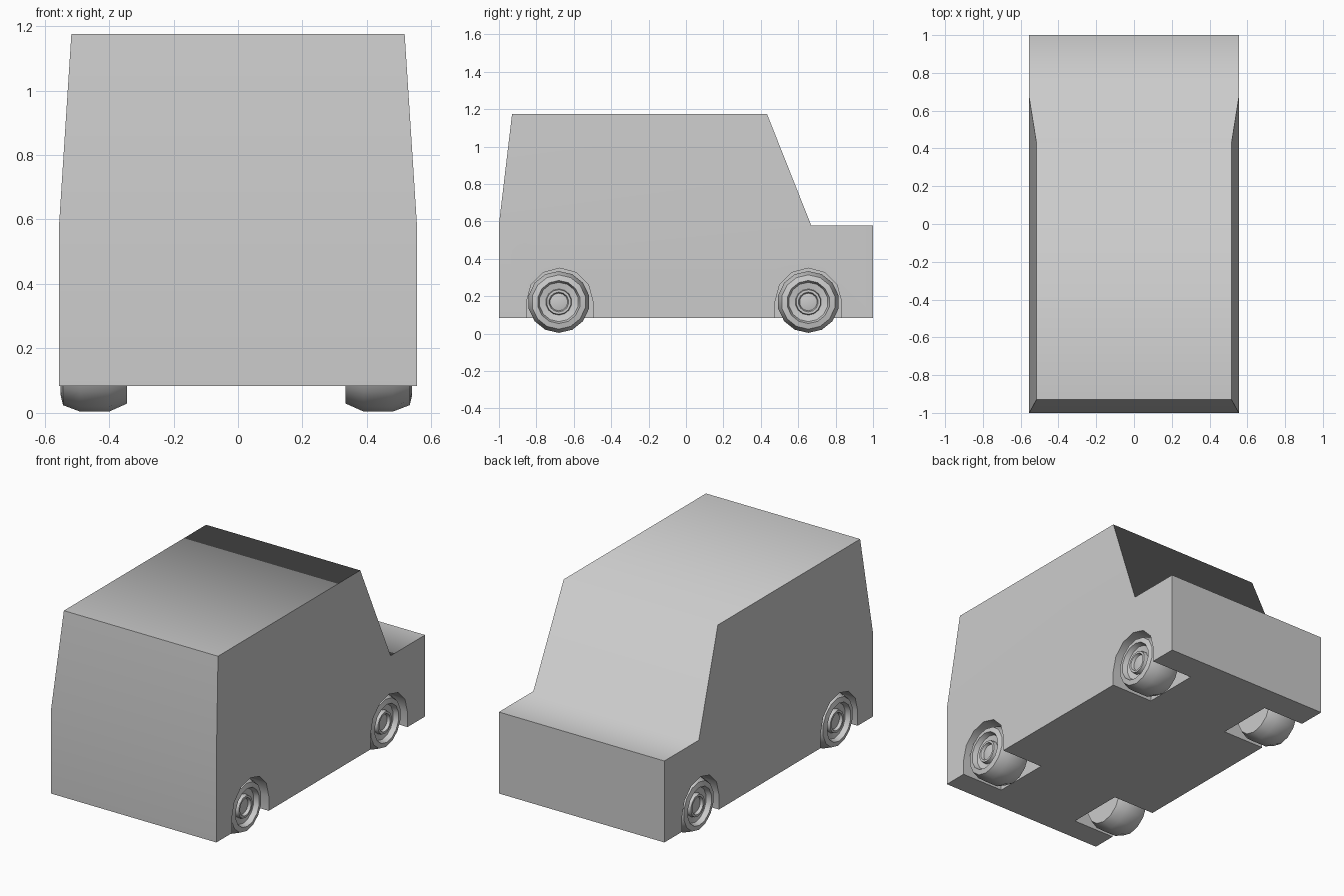
import bpy, bmesh, math

if "Cube" in bpy.data.objects:
    bpy.data.objects.remove(bpy.data.objects["Cube"])


def make_object(name, bm):
    bmesh.ops.recalc_face_normals(bm, faces=bm.faces)
    mesh = bpy.data.meshes.new(name)
    bm.to_mesh(mesh)
    bm.free()
    obj = bpy.data.objects.new(name, mesh)
    bpy.context.collection.objects.link(obj)
    return obj


def smooth(obj, degrees):
    bpy.ops.object.select_all(action='DESELECT')
    obj.select_set(True)
    bpy.context.view_layer.objects.active = obj
    bpy.ops.object.shade_smooth_by_angle(angle=math.radians(degrees))


# Van body: side profile points (y, z, half width)
profile = [(-1, 0.083, 0.555), (1, 0.083, 0.555), (1, 0.577, 0.555),
           (0.67, 0.577, 0.555), (0.433, 1.175, 0.517),
           (-0.93, 1.175, 0.517), (-1, 0.585, 0.555)]
bm = bmesh.new()
left = [bm.verts.new((-w, y, z)) for y, z, w in profile]
right = [bm.verts.new((w, y, z)) for y, z, w in profile]
n = len(profile)
for i in range(n):
    j = (i + 1) % n
    bm.faces.new((left[i], left[j], right[j], right[i]))
for side in (left, right):
    bm.faces.new([side[i] for i in (0, 1, 2, 3, 6)])
    bm.faces.new([side[i] for i in (3, 4, 5, 6)])
body = make_object("van_body", bm)

# Wheel wells: one cutter mesh holding four separate arches
bm = bmesh.new()
R = 0.177
arch = [(R, -0.1)] + [(R * math.cos(math.pi * k / 6), 0.173 + R * math.sin(math.pi * k / 6))
                      for k in range(7)] + [(-R, -0.1)]
for sx in (-1, 1):
    for cy in (-0.675, 0.654):
        a = [bm.verts.new((sx * 0.275, cy + y, z)) for y, z in arch]
        b = [bm.verts.new((sx * 0.65, cy + y, z)) for y, z in arch]
        bm.faces.new(a)
        bm.faces.new(b)
        for i in range(len(arch)):
            j = (i + 1) % len(arch)
            bm.faces.new((a[i], a[j], b[j], b[i]))
cutter = make_object("wheel_well_cutter", bm)
cutter.hide_render = True
mod = body.modifiers.new("wheel_wells", 'BOOLEAN')
mod.operation = 'DIFFERENCE'
mod.solver = 'EXACT'
mod.object = cutter
bpy.context.view_layer.objects.active = body
bpy.ops.object.modifier_apply(modifier=mod.name)
bpy.data.objects.remove(cutter)
smooth(body, 75)

# Wheels: lathed tyre, dished rim and hub, profile (x outward, radius)
wheel_profile = [(0.339, 0), (0.339, 0.14), (0.395, 0.165), (0.485, 0.165),
                 (0.538, 0.145), (0.545, 0.115), (0.515, 0.105), (0.508, 0.07),
                 (0.532, 0.066), (0.532, 0.053), (0.515, 0.047), (0.525, 0)]
SIDES = 14


def wheel(name, sx, cy):
    bm = bmesh.new()
    rings = []
    for x, r in wheel_profile:
        px = sx * x - 0.005
        if r == 0:
            rings.append([bm.verts.new((px, cy, 0.169))] * SIDES)
        else:
            rings.append([bm.verts.new((px, cy + r * math.sin(2 * math.pi * k / SIDES),
                                        0.169 - r * math.cos(2 * math.pi * k / SIDES)))
                          for k in range(SIDES)])
    for a, b in zip(rings, rings[1:]):
        for k in range(SIDES):
            j = (k + 1) % SIDES
            bm.faces.new(list(dict.fromkeys((a[k], a[j], b[j], b[k]))))
    smooth(make_object(name, bm), 50)


for side, sx in (("left", -1), ("right", 1)):
    for end, cy in (("rear_axle", -0.68), ("hood_axle", 0.654)):
        wheel(f"{side}_{end}_wheel", sx, cy)
